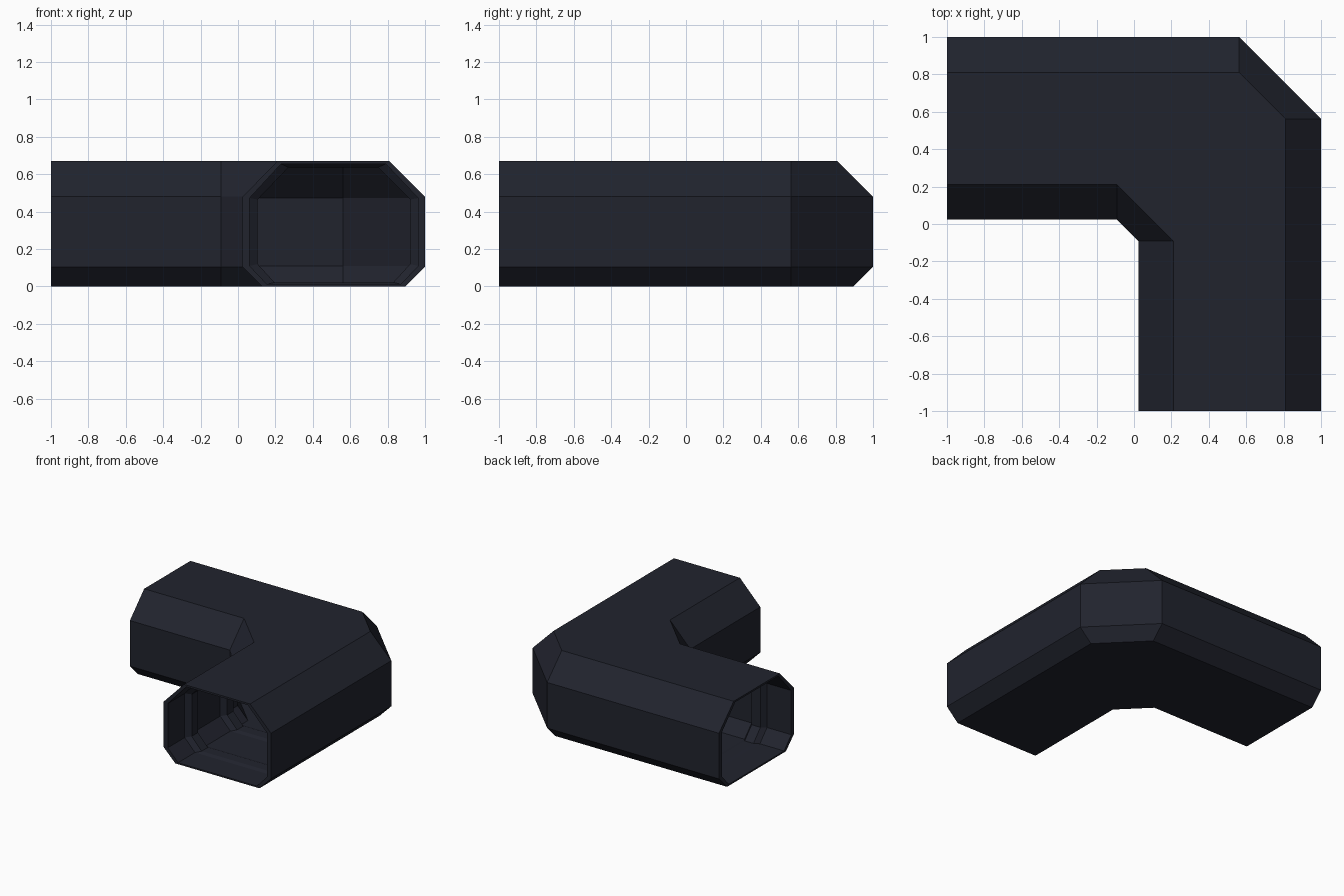
import bpy, bmesh

if "Cube" in bpy.data.objects:
    bpy.data.objects.remove(bpy.data.objects["Cube"])

# Cross-sections of the passage: (across, height), first half outer side, second half inner side
OUTER = [(0.895, 0), (1, 0.105), (1, 0.48), (0.81, 0.67),
         (0.21, 0.67), (0.025, 0.48), (0.025, 0.105), (0.13, 0)]
LINING = [(0.87, 0.012), (0.963, 0.11), (0.963, 0.473), (0.79, 0.655),
          (0.23, 0.655), (0.062, 0.473), (0.062, 0.11), (0.155, 0.012)]
RIB = [(0.83, 0.022), (0.92, 0.12), (0.92, 0.465), (0.75, 0.637),
       (0.27, 0.637), (0.105, 0.465), (0.105, 0.12), (0.195, 0.022)]

mat = bpy.data.materials.new("dark_navy")
mat.diffuse_color = (0.015, 0.017, 0.027, 1)
mat.use_nodes = True
mat.node_tree.nodes["Principled BSDF"].inputs["Base Color"].default_value = mat.diffuse_color


def finish(bm, name):
    bmesh.ops.recalc_face_normals(bm, faces=bm.faces[:])
    me = bpy.data.meshes.new(name)
    bm.to_mesh(me)
    bm.free()
    me.materials.append(mat)
    ob = bpy.data.objects.new(name, me)
    bpy.context.collection.objects.link(ob)
    return ob


def bridge(bm, a, b, closed=True):
    n = len(a)
    for i in range(n):
        j = (i + 1) % n
        bm.faces.new((a[i], a[j], b[j], b[i]))


def elbow_rings(bm, profile):
    """Four rings: front end, two around the cut corner, left end."""
    turn = [0.562 if i < 4 else -0.092 for i in range(8)]
    return [[bm.verts.new((u, -1, z)) for u, z in profile],
            [bm.verts.new((u, t, z)) for (u, z), t in zip(profile, turn)],
            [bm.verts.new((t, u, z)) for (u, z), t in zip(profile, turn)],
            [bm.verts.new((-1, u, z)) for u, z in profile]]


# Hollow corner passage with open ends
bm = bmesh.new()
out, lin = elbow_rings(bm, OUTER), elbow_rings(bm, LINING)
for rings in (out, lin):
    for k in range(3):
        bridge(bm, rings[k], rings[k + 1])
for k in (0, 3):
    bridge(bm, out[k], lin[k])
finish(bm, "corner_passage")


# Raised ribs inside each arm
def rib(name, start, end, swap):
    bm = bmesh.new()

    def ring(profile, d):
        return [bm.verts.new((d, u, z) if swap else (u, d, z)) for u, z in profile]
    loops = [ring(LINING, start), ring(RIB, start + 0.03),
             ring(RIB, end - 0.03), ring(LINING, end)]
    for k in range(4):
        bridge(bm, loops[k], loops[(k + 1) % 4])
    finish(bm, name)


for arm, swap in (("front", False), ("left", True)):
    for i, (a, b) in enumerate(((-0.78, -0.64), (-0.32, -0.18))):
        rib(f"{arm}_rib_{i + 1}", a, b, swap)
